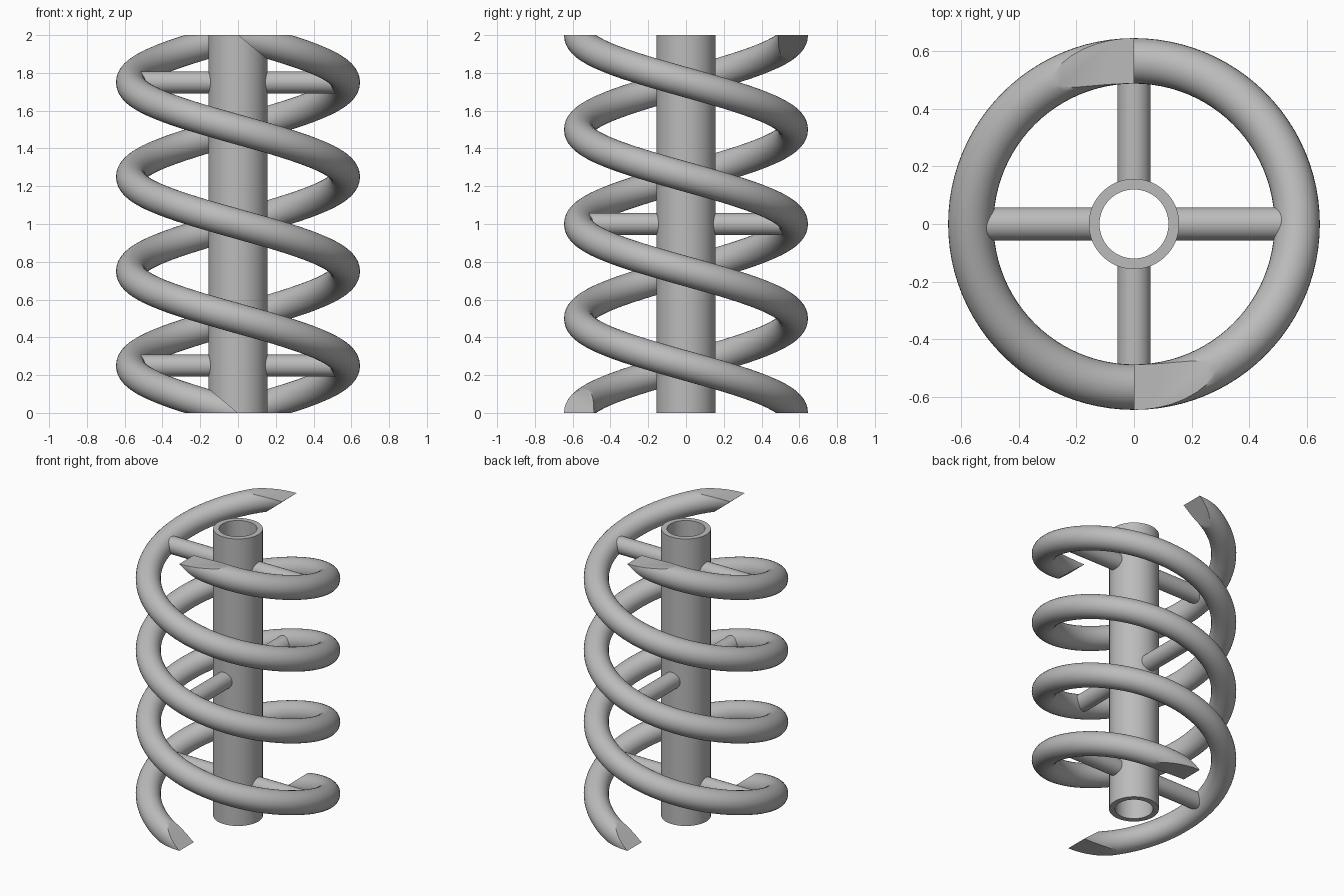
import bpy, bmesh
from math import cos, sin, pi, radians
from mathutils import Vector, Matrix

if "Cube" in bpy.data.objects:
    bpy.data.objects.remove(bpy.data.objects["Cube"], do_unlink=True)

HEIGHT = 2.0
COIL_R, WIRE_R = 0.567, 0.079
PITCH = 1.0
CAP_SLOPE = 0.83

grey = bpy.data.materials.new("plain grey")
grey.use_nodes = True
grey.diffuse_color = (0.5, 0.5, 0.5, 1)
grey.node_tree.nodes["Principled BSDF"].inputs["Base Color"].default_value = (0.5, 0.5, 0.5, 1)


def finish(name, bm):
    bmesh.ops.recalc_face_normals(bm, faces=bm.faces[:])
    mesh = bpy.data.meshes.new(name)
    bm.to_mesh(mesh)
    bm.free()
    mesh.materials.append(grey)
    obj = bpy.data.objects.new(name, mesh)
    bpy.context.collection.objects.link(obj)
    bpy.ops.object.select_all(action='DESELECT')
    obj.select_set(True)
    bpy.context.view_layer.objects.active = obj
    bpy.ops.object.shade_smooth_by_angle(angle=radians(35))
    return obj


def cut(bm, point, normal, near):
    """Slice away the side the normal points to, only where near(vertex), and cap it."""
    verts = [v for v in bm.verts if near(v)]
    chosen = set(verts)
    edges = [e for e in bm.edges if all(v in chosen for v in e.verts)]
    faces = [f for f in bm.faces if all(v in chosen for v in f.verts)]
    bmesh.ops.bisect_plane(bm, geom=verts + edges + faces, dist=1e-5,
                           plane_co=point, plane_no=normal, clear_outer=True)
    rim = [e for e in bm.edges if e.is_boundary and all(near(v) for v in e.verts)]
    bmesh.ops.holes_fill(bm, edges=rim, sides=0)


def coil(name, turn):
    """Left-handed helical wire with slanted ends trimmed level at top and bottom."""
    bm = bmesh.new()
    sides, per_turn, extra = 32, 96, 6
    total = int(per_turn * HEIGHT / PITCH)
    rings = []
    for i in range(-extra, total + extra + 1):
        a = 2 * pi * i / per_turn
        theta = -pi / 2 - a
        out = Vector((cos(theta), sin(theta), 0))
        centre = out * COIL_R + Vector((0, 0, PITCH * a / (2 * pi)))
        along = Vector((sin(theta), -cos(theta), PITCH / (2 * pi * COIL_R))).normalized()
        up = out.cross(along)
        rings.append([bm.verts.new(centre + WIRE_R * (out * cos(b) + up * sin(b)))
                      for b in (2 * pi * k / sides for k in range(sides))])
    for r0, r1 in zip(rings, rings[1:]):
        for k in range(sides):
            n = (k + 1) % sides
            bm.faces.new((r0[k], r0[n], r1[n], r1[k]))
    bm.faces.new(rings[0])
    bm.faces.new(rings[-1])

    # Slanted ends, then level ends
    def low(v):
        return v.co.z < 0.25

    def high(v):
        return v.co.z > HEIGHT - 0.25

    slant = Vector((CAP_SLOPE, 0, 1))
    top = Vector((0, 0, HEIGHT))
    cut(bm, Vector(), slant, low)
    cut(bm, top, -slant, high)
    cut(bm, Vector(), Vector((0, 0, -1)), low)
    cut(bm, top, Vector((0, 0, 1)), high)
    bmesh.ops.transform(bm, matrix=Matrix.Rotation(turn, 4, 'Z'), verts=bm.verts[:])
    finish(name, bm)


def spoke(name, angle, z):
    """Round bar from the pipe wall out to the wire centre."""
    inner, outer = 0.14, COIL_R
    bm = bmesh.new()
    place = (Matrix.Rotation(angle, 4, 'Z')
             @ Matrix.Translation(((inner + outer) / 2, 0, z))
             @ Matrix.Rotation(pi / 2, 4, 'Y'))
    bmesh.ops.create_cone(bm, cap_ends=True, segments=32, radius1=0.058,
                          radius2=0.058, depth=outer - inner, matrix=place)
    finish(name, bm)


# Central hollow pipe
bm = bmesh.new()
profile = [(0.12, 0), (0.157, 0), (0.157, HEIGHT), (0.12, HEIGHT)]
pv = [bm.verts.new((r, 0, z)) for r, z in profile]
pe = [bm.edges.new((pv[i], pv[(i + 1) % 4])) for i in range(4)]
bmesh.ops.spin(bm, geom=pv + pe, cent=(0, 0, 0), axis=(0, 0, 1),
               angle=2 * pi, steps=64, use_duplicate=False)
bmesh.ops.remove_doubles(bm, verts=bm.verts[:], dist=1e-4)
finish("central_pipe", bm)

# Two interleaved coils
coil("front_coil", 0)
coil("back_coil", pi)

# Spokes joining pipe and coils
for level, z, start in (("lower", 0.25, 0), ("middle", 1.0, pi / 2), ("upper", 1.75, 0)):
    for n in range(2):
        spoke(f"{level}_spoke_{n + 1}", start + n * pi, z)
